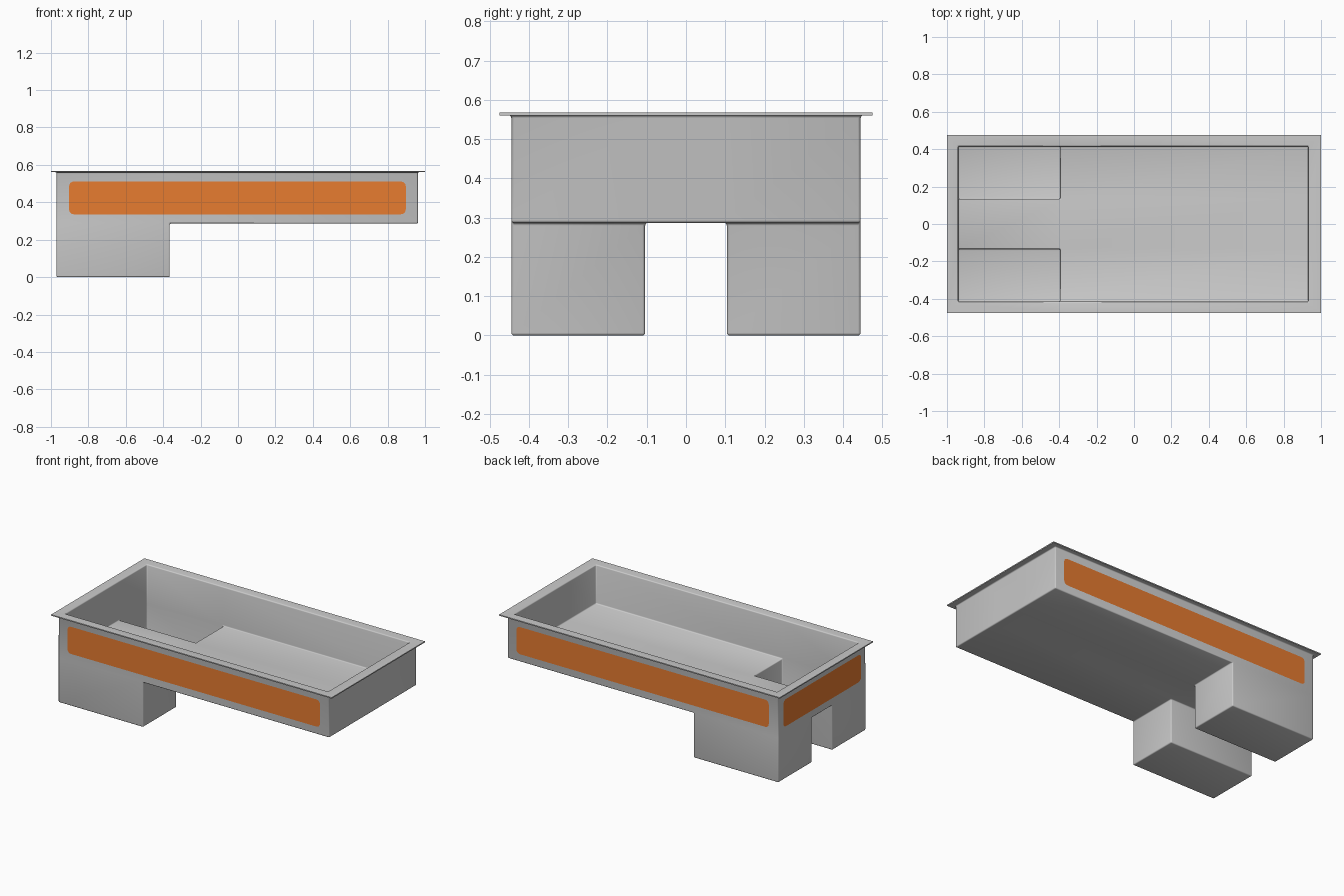
import bpy, bmesh, math

if "Cube" in bpy.data.objects:
    bpy.data.objects.remove(bpy.data.objects["Cube"])

TOP, RIM_UNDER = 0.568, 0.561      # flange top and underside
HX, HY = 1.0, 0.475                # flange half sizes


def stepped_skin(bm, xs, ys, z_low, z_mid, z_top):
    """Open-topped skin with a raised floor and two deep wells at the -x end."""
    def quad(*pts):
        bm.faces.new([bm.verts.new(p) for p in pts])

    def wall(a, b, z0, z1):
        quad((*a, z0), (*b, z0), (*b, z1), (*a, z1))

    def well(i, j):
        return i == 0 and j != 1

    ring = []
    for i in range(2):
        for j in range(3):
            x0, x1, y0, y1 = xs[i], xs[i + 1], ys[j], ys[j + 1]
            z = z_low if well(i, j) else z_mid
            quad((x0, y0, z), (x1, y0, z), (x1, y1, z), (x0, y1, z))
            sides = [((x0, y0), (x1, y0), j == 0), ((x1, y0), (x1, y1), i == 1),
                     ((x1, y1), (x0, y1), j == 2), ((x0, y1), (x0, y0), i == 0)]
            for a, b, outer in sides:
                if outer:
                    wall(a, b, z_mid, z_top)
                    ring.append((a, b))
                inner_step = well(i, j) and not outer
                if well(i, j) and (outer or inner_step):
                    wall(a, b, z_low, z_mid)
    return ring


def to_flange(p, xs, ys):
    """Push a rim point out to the flange edge."""
    x = -HX if p[0] == xs[0] else HX if p[0] == xs[-1] else p[0]
    y = -HY if p[1] == ys[0] else HY if p[1] == ys[-1] else p[1]
    return x, y


def build_basin():
    bm = bmesh.new()
    # each skin: x lines, y lines, well floor, main floor, rim height
    skins = [([-0.97, -0.365, 0.962], [-0.445, -0.104, 0.104, 0.445], 0.0, 0.287, RIM_UNDER),
             ([-0.94, -0.395, 0.932], [-0.415, -0.134, 0.134, 0.415], 0.03, 0.317, TOP)]
    mid_x, mid_y = skins[0][0][1], skins[0][1][1:3]
    for xs, ys, zl, zm, zt in skins:
        for a, b in stepped_skin(bm, xs, ys, zl, zm, zt):
            fa, fb = to_flange(a, xs, ys), to_flange(b, xs, ys)
            # both skins meet the flange at the same edge points
            snap = lambda p: (mid_x if p[0] == xs[1] else p[0],
                              mid_y[0] if p[1] == ys[1] else mid_y[1] if p[1] == ys[2] else p[1])
            fa, fb = snap(fa), snap(fb)
            bm.faces.new([bm.verts.new(v) for v in
                          ((*a, zt), (*b, zt), (*fb, zt), (*fa, zt))])
            if zt == RIM_UNDER:
                bm.faces.new([bm.verts.new(v) for v in
                              ((*fa, zt), (*fb, zt), (*fb, TOP), (*fa, TOP))])
    bmesh.ops.remove_doubles(bm, verts=bm.verts, dist=1e-4)
    bmesh.ops.recalc_face_normals(bm, faces=bm.faces)
    # soften every fold except the thin flange edge
    on_rim = lambda v: abs(v.co.x) > 0.99 or abs(v.co.y) > 0.465
    folds = [e for e in bm.edges if len(e.link_faces) == 2
             and e.calc_face_angle() > 0.5 and not any(on_rim(v) for v in e.verts)]
    bmesh.ops.bevel(bm, geom=folds, offset=0.007, offset_type='OFFSET',
                    segments=3, profile=0.5, affect='EDGES', clamp_overlap=True)
    me = bpy.data.meshes.new("basin")
    bm.to_mesh(me)
    bm.free()
    ob = bpy.data.objects.new("basin", me)
    bpy.context.collection.objects.link(ob)
    bpy.context.view_layer.objects.active = ob
    ob.select_set(True)
    bpy.ops.object.shade_smooth_by_angle(angle=math.radians(35))
    ob.select_set(False)


orange = bpy.data.materials.new("orange")
orange.diffuse_color = (0.8, 0.2, 0.03, 1)
orange.use_nodes = True
orange.node_tree.nodes["Principled BSDF"].inputs["Base Color"].default_value = orange.diffuse_color


def panel(name, half_w, loc, turn):
    """Flat rounded rectangle facing -y before turning about z."""
    half_h, r, n = 0.0875, 0.025, 4
    bm = bmesh.new()
    pts = []
    for k, (sx, sz) in enumerate(((1, 1), (-1, 1), (-1, -1), (1, -1))):
        for s in range(n + 1):
            t = math.pi / 2 * (k + s / n)
            pts.append((sx * (half_w - r) + r * math.cos(t), 0,
                        sz * (half_h - r) + r * math.sin(t)))
    bm.faces.new([bm.verts.new(p) for p in pts])
    bm.normal_update()
    face = bm.faces[:][0]
    if face.normal.y > 0:
        face.normal_flip()
    me = bpy.data.meshes.new(name)
    bm.to_mesh(me)
    bm.free()
    me.materials.append(orange)
    ob = bpy.data.objects.new(name, me)
    ob.location = loc
    ob.rotation_euler.z = turn
    bpy.context.collection.objects.link(ob)


build_basin()
# coloured panels on the front, back and left walls
panel("front_panel", 0.9, (-0.003, -0.4465, 0.4235), 0)
panel("back_panel", 0.9, (-0.003, 0.4465, 0.4235), math.pi)
panel("left_panel", 0.395, (-0.9715, 0, 0.4235), -math.pi / 2)
